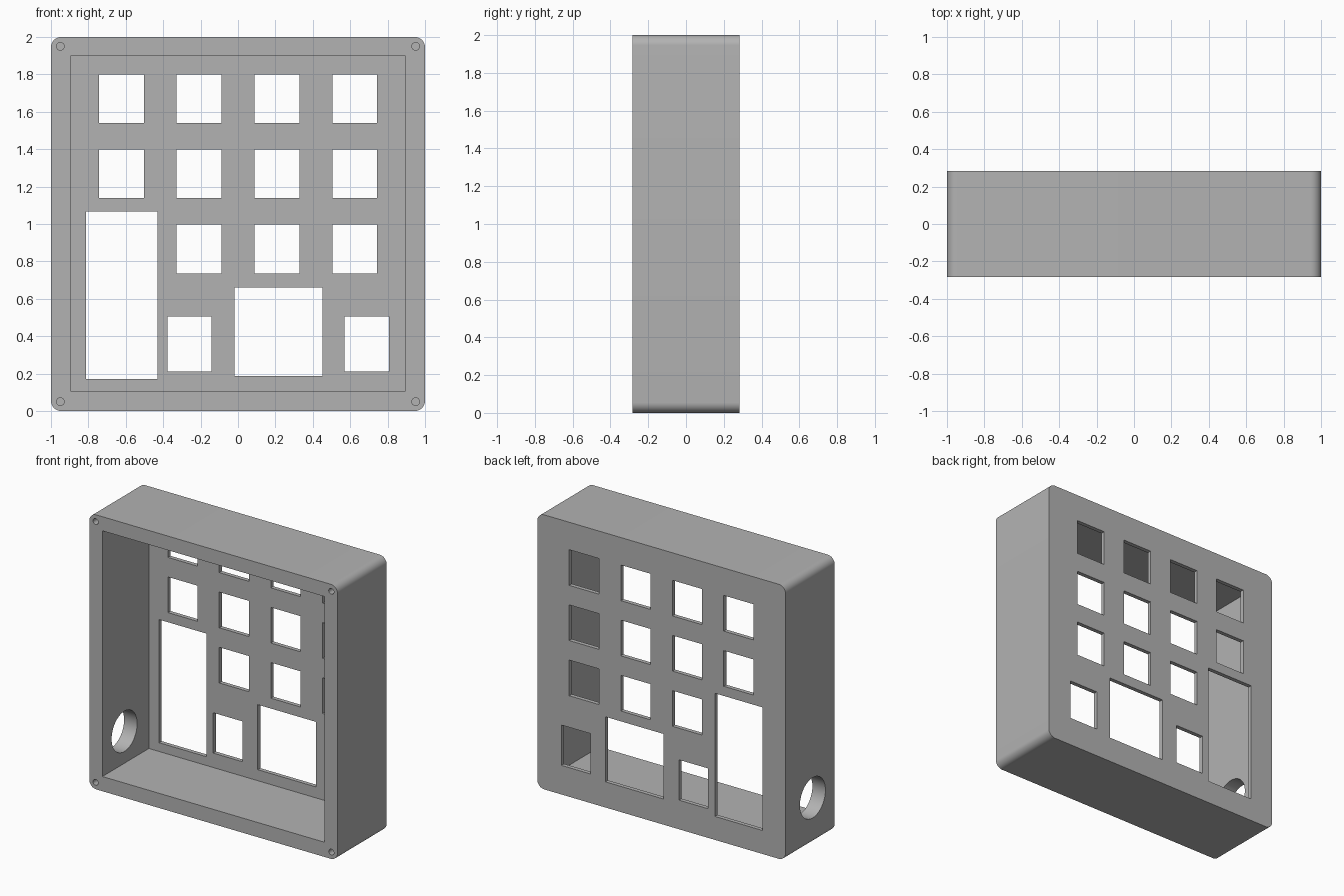
import bpy
import bmesh
from math import radians
from mathutils import Matrix, Vector

old = bpy.data.objects.get("Cube")
if old:
    bpy.data.objects.remove(old)

DEPTH = 0.565
FRONT, BACK = -DEPTH / 2, DEPTH / 2
PANEL = 0.03

grey = bpy.data.materials.new("plain grey")
grey.use_nodes = True
colour = (0.45, 0.45, 0.45, 1)
grey.diffuse_color = colour
grey.node_tree.nodes["Principled BSDF"].inputs["Base Color"].default_value = colour


def add_box(bm, x0, x1, y0, y1, z0, z1):
    centre = Vector((x0 + x1, y0 + y1, z0 + z1)) / 2
    size = Matrix.Diagonal((x1 - x0, y1 - y0, z1 - z0, 1))
    return bmesh.ops.create_cube(bm, size=1, matrix=Matrix.Translation(centre) @ size)


def add_cylinder(bm, centre, radius, length, axis, sides):
    turn = Matrix.Rotation(radians(90), 4, axis)
    bmesh.ops.create_cone(bm, cap_ends=True, segments=sides, radius1=radius,
                          radius2=radius, depth=length,
                          matrix=Matrix.Translation(centre) @ turn)


def make_object(name, bm):
    mesh = bpy.data.meshes.new(name)
    bm.to_mesh(mesh)
    bm.free()
    mesh.materials.append(grey)
    obj = bpy.data.objects.new(name, mesh)
    bpy.context.collection.objects.link(obj)
    return obj


# Housing block with four rounded corners
bm = bmesh.new()
add_box(bm, -1, 1, FRONT, BACK, 0, 2)
corners = [e for e in bm.edges if abs(e.verts[0].co.y - e.verts[1].co.y) > 0.1]
bmesh.ops.bevel(bm, geom=corners, offset=0.055, segments=10, profile=0.5,
                affect='EDGES')
housing = make_object("housing", bm)

# Cavity, open at the front
bm = bmesh.new()
add_box(bm, -0.895, 0.895, FRONT - 0.1, BACK - PANEL, 0.107, 1.897)
cavity = make_object("cavity_cutter", bm)

# Windows through the back panel
bm = bmesh.new()
windows = [(-0.813, -0.431, 0.171, 1.068), (-0.377, -0.142, 0.212, 0.506),
           (-0.018, 0.452, 0.187, 0.661), (0.57, 0.806, 0.212, 0.506)]
for row, z in enumerate((1.67, 1.268, 0.866)):
    for col, x in enumerate((-0.622, -0.208, 0.208, 0.624)):
        if (row, col) != (2, 0):
            windows.append((x - 0.12, x + 0.12, z - 0.13, z + 0.13))
for x0, x1, z0, z1 in windows:
    add_box(bm, x0, x1, BACK - 0.1, BACK + 0.1, z0, z1)
window_cutter = make_object("window_cutter", bm)

# Screw holes in the rim and the cable hole in the right wall
bm = bmesh.new()
for x in (-0.95, 0.95):
    for z in (0.05, 1.95):
        add_cylinder(bm, (x, FRONT, z), 0.021, 0.4, 'X', 24)
add_cylinder(bm, (-0.95, -0.03, 0.34), 0.147, 0.3, 'Y', 48)
hole_cutter = make_object("hole_cutter", bm)

# Cut everything and bake the result
bpy.context.view_layer.objects.active = housing
for cutter in (cavity, window_cutter, hole_cutter):
    cutter.hide_render = True
    cut = housing.modifiers.new(cutter.name, 'BOOLEAN')
    cut.operation = 'DIFFERENCE'
    cut.solver = 'EXACT'
    cut.object = cutter
    bpy.ops.object.modifier_apply(modifier=cut.name)
    bpy.data.objects.remove(cutter)

bpy.ops.object.select_all(action='DESELECT')
housing.select_set(True)
bpy.ops.object.shade_smooth_by_angle(angle=radians(30))
